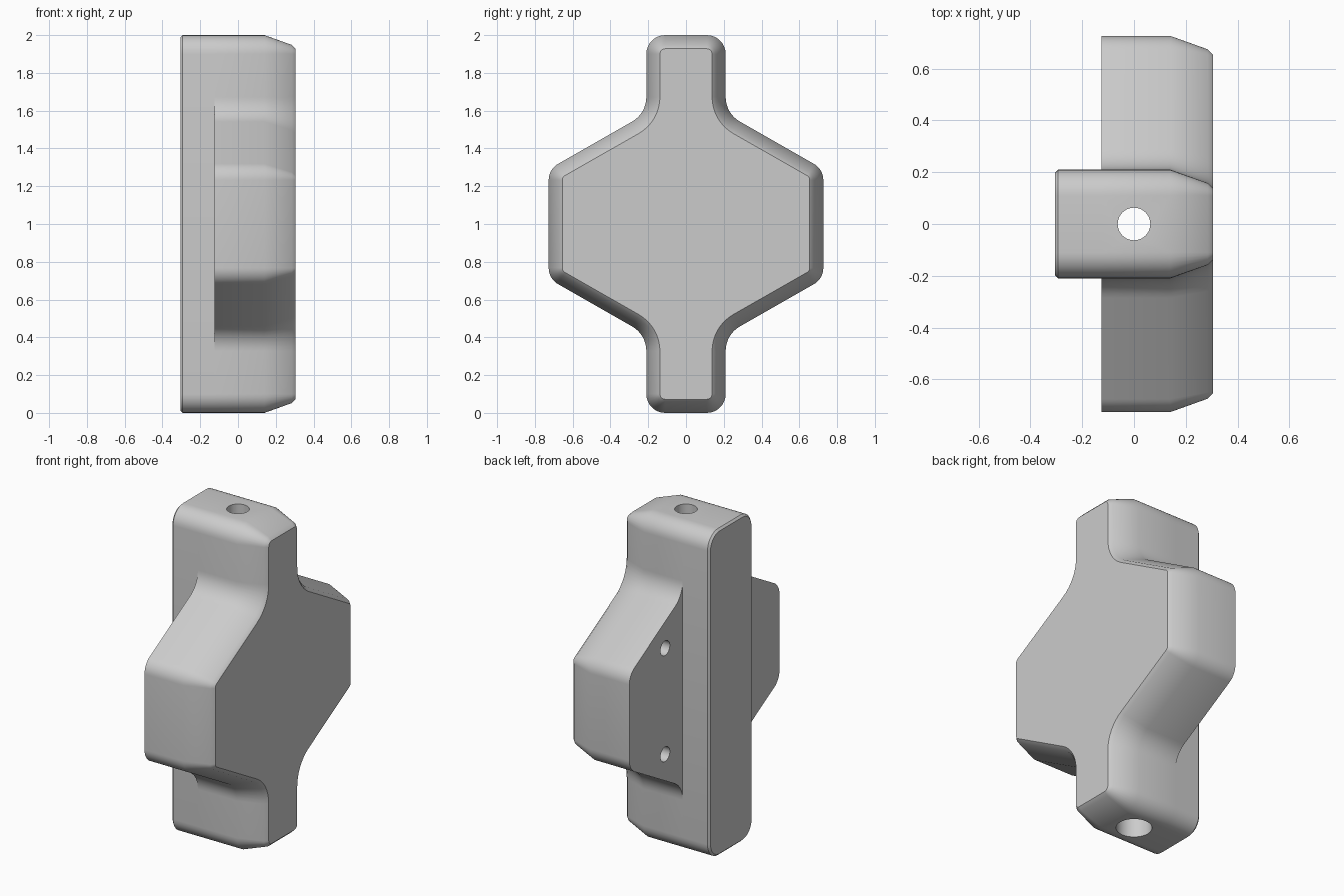
import bpy, bmesh, math
from mathutils import Vector

cube = bpy.data.objects.get("Cube")
if cube:
    bpy.data.objects.remove(cube, do_unlink=True)

# One plain grey for everything
grey = bpy.data.materials.new("plain grey")
grey.use_nodes = True
color = (0.6, 0.6, 0.6, 1)
grey.diffuse_color = color
grey.node_tree.nodes["Principled BSDF"].inputs["Base Color"].default_value = color


def fillet(corners, inset, steps=8):
    """Rounded outline of (y, z, radius) corners, counter-clockwise, moved inward by inset."""
    points = []
    for i, (y, z, radius) in enumerate(corners):
        p = Vector((y, z))
        before = (p - Vector(corners[i - 1][:2])).normalized()
        after = (Vector(corners[(i + 1) % len(corners)][:2]) - p).normalized()
        turn = math.atan2(before.x * after.y - before.y * after.x, before.dot(after))
        side = math.copysign(1, turn)
        normal = Vector((-before.y, before.x)) * side
        center = p - before * radius * math.tan(abs(turn) / 2) + normal * radius
        start = math.atan2(-normal.y, -normal.x)
        r = radius - side * inset
        for k in range(steps + 1):
            a = start + turn * k / steps
            points.append((center.x + r * math.cos(a), center.y + r * math.sin(a)))
    return points


def loft(name, corners, rings, cap_end=True):
    """Skin the outline along x through (x, inset) rings."""
    bm = bmesh.new()
    loops = [[bm.verts.new((x, y, z)) for y, z in fillet(corners, inset)] for x, inset in rings]
    for low, high in zip(loops, loops[1:]):
        for i in range(len(low)):
            j = (i + 1) % len(low)
            bm.faces.new((low[i], low[j], high[j], high[i]))
    bm.faces.new(loops[0][::-1])
    if cap_end:
        bm.faces.new(loops[-1])
    mesh = bpy.data.meshes.new(name)
    bm.to_mesh(mesh)
    bm.free()
    mesh.materials.append(grey)
    obj = bpy.data.objects.new(name, mesh)
    bpy.context.collection.objects.link(obj)
    return obj


def select(obj):
    bpy.ops.object.select_all(action='DESELECT')
    obj.select_set(True)
    bpy.context.view_layer.objects.active = obj


def drill(target, radius, depth, location, rotation=(0, 0, 0)):
    bpy.ops.mesh.primitive_cylinder_add(vertices=40, radius=radius, depth=depth,
                                        location=location, rotation=rotation)
    cutter = bpy.context.object
    cutter.hide_render = True
    cutter.data.materials.append(grey)
    select(target)
    mod = target.modifiers.new("hole", 'BOOLEAN')
    mod.operation = 'DIFFERENCE'
    mod.solver = 'EXACT'
    mod.object = cutter
    bpy.ops.object.modifier_apply(modifier=mod.name)
    bpy.data.objects.remove(cutter, do_unlink=True)


# Outline of the winged body: upper right quarter, mirrored around
half, wing = 0.21, 0.727
quarter = [(wing, 0.29, 0.1), (half, 0.585, 0.15), (half, 1, 0.1)]
upper = quarter + [(-y, z, r) for y, z, r in reversed(quarter)]
outline = [(y, 1 + z, r) for y, z, r in upper] + [(-y, 1 - z, r) for y, z, r in upper]
back = -0.125
body = loft("winged_body", outline, [(back, 0), (0.14, 0), (0.285, 0.052), (0.305, 0.072)])

# Long bore with a wider recess at the bottom
drill(body, 0.063, 3, (0, 0, 1))
drill(body, 0.1, 0.6, (0, 0, 0))

# Blind screw holes in the back of both wings
for y in (-0.38, 0.38):
    for z in (0.675, 1.325):
        drill(body, 0.045, 0.4, (back, y, z), (0, math.pi / 2, 0))

# Upright spine behind the body
spine_outline = [(half, 0, 0.1), (half, 2, 0.1), (-half, 2, 0.1), (-half, 0, 0.1)]
spine = loft("spine", spine_outline, [(-0.305, 0.012), (-0.293, 0), (back, 0)], cap_end=False)

for obj in (body, spine):
    select(obj)
    bpy.ops.object.shade_smooth_by_angle(angle=math.radians(30))
